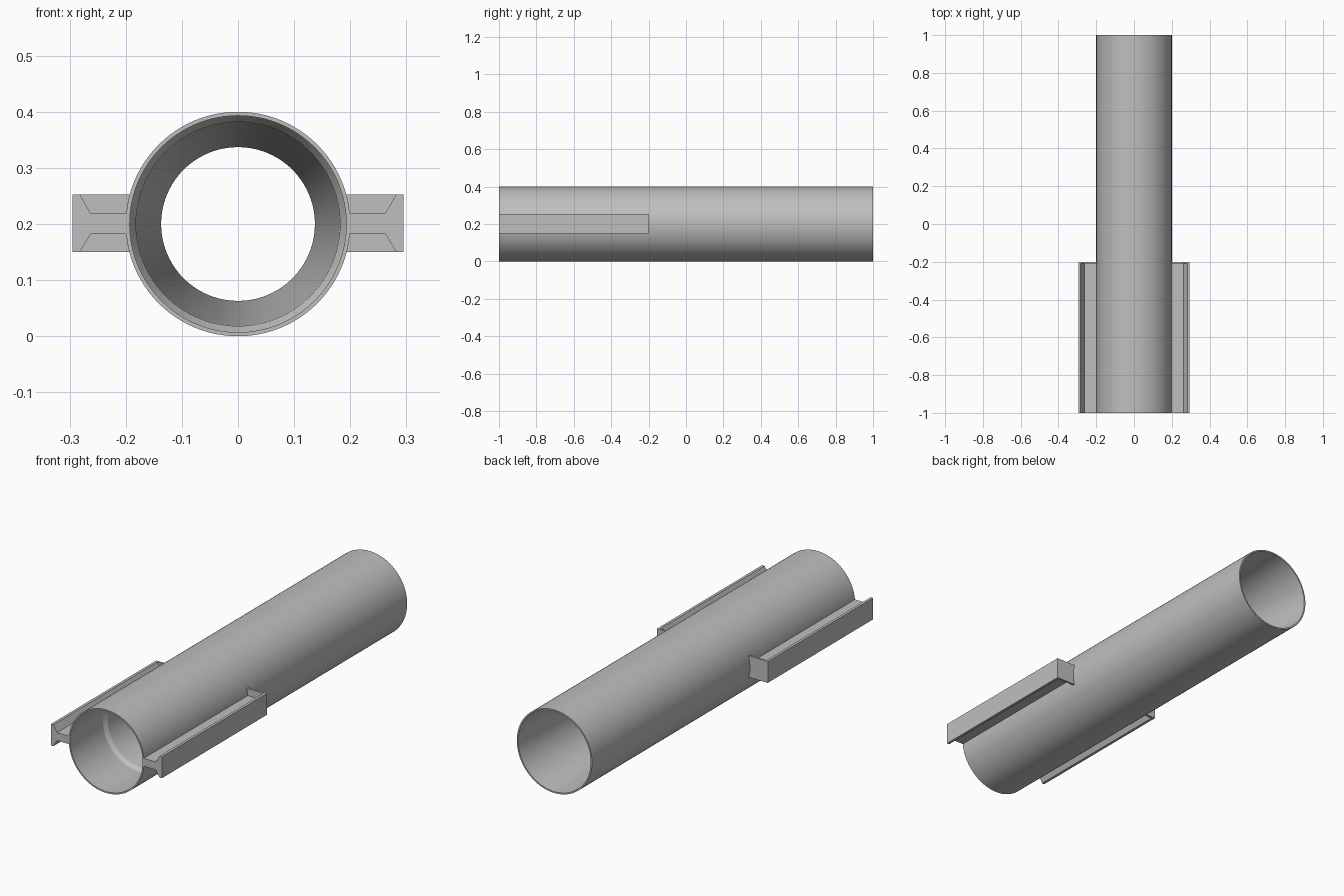
import bpy, bmesh, math

cube = bpy.data.objects.get("Cube")
if cube:
    bpy.data.objects.remove(cube, do_unlink=True)

grey = bpy.data.materials.new("plain grey")
grey.use_nodes = True
colour = (0.52, 0.52, 0.52, 1)
grey.diffuse_color = colour
grey.node_tree.nodes["Principled BSDF"].inputs["Base Color"].default_value = colour

AXIS_Z = 0.2
SIDES = 96


def finish(name, bm, smooth=False):
    bmesh.ops.recalc_face_normals(bm, faces=bm.faces)
    mesh = bpy.data.meshes.new(name)
    bm.to_mesh(mesh)
    bm.free()
    obj = bpy.data.objects.new(name, mesh)
    bpy.context.collection.objects.link(obj)
    mesh.materials.append(grey)
    if smooth:
        bpy.ops.object.select_all(action="DESELECT")
        obj.select_set(True)
        bpy.context.view_layer.objects.active = obj
        bpy.ops.object.shade_smooth_by_angle(angle=math.radians(20))
    return obj


def lathe(name, profile):
    """Turn a closed (radius, y) profile about the tube's axis."""
    bm = bmesh.new()
    rings = []
    for r, y in profile:
        rings.append([bm.verts.new((r * math.cos(a), y, AXIS_Z + r * math.sin(a)))
                      for a in (2 * math.pi * i / SIDES for i in range(SIDES))])
    for a, b in zip(rings, rings[1:] + rings[:1]):
        for i in range(SIDES):
            j = (i + 1) % SIDES
            bm.faces.new((a[i], a[j], b[j], b[i]))
    return finish(name, bm, smooth=True)


def extrude(name, outline, y0, y1, side):
    """Extrude an (x, z) outline from y0 to y1; side = -1 mirrors it."""
    bm = bmesh.new()
    face = bm.faces.new([bm.verts.new((side * x, y0, z)) for x, z in outline])
    new = bmesh.ops.extrude_face_region(bm, geom=[face])["geom"]
    verts = [v for v in new if isinstance(v, bmesh.types.BMVert)]
    bmesh.ops.translate(bm, verts=verts, vec=(0, y1 - y0, 0))
    return finish(name, bm)


# Hollow tube: straight front bore, bevelled step, narrow throat, flared rear
lathe("tube", [(0.2, -1), (0.2, 1), (0.193, 1), (0.137, 0.0),
               (0.182, -0.73), (0.193, -0.75), (0.193, -1)])

# Side rails: web and splayed outer flange, closed by a thin plate at the rear
Z0, Z1 = 0.15, 0.253
rail = [(0.196, 0.182), (0.263, 0.182), (0.282, Z0), (0.295, Z0),
        (0.295, Z1), (0.282, Z1), (0.263, 0.22), (0.196, 0.22)]
# Inner edge of the plate follows the curve of the tube wall
plate = [(0.295, Z0), (0.295, Z1)]
for i in range(7):
    z = Z1 + (Z0 - Z1) * i / 6
    plate.append((math.sqrt(0.197 ** 2 - (z - AXIS_Z) ** 2), z))

for label, side in (("left", 1), ("right", -1)):
    extrude(label + "_rail", rail, -1, -0.21, side)
    extrude(label + "_rail_end_plate", plate, -0.21, -0.2, side)
